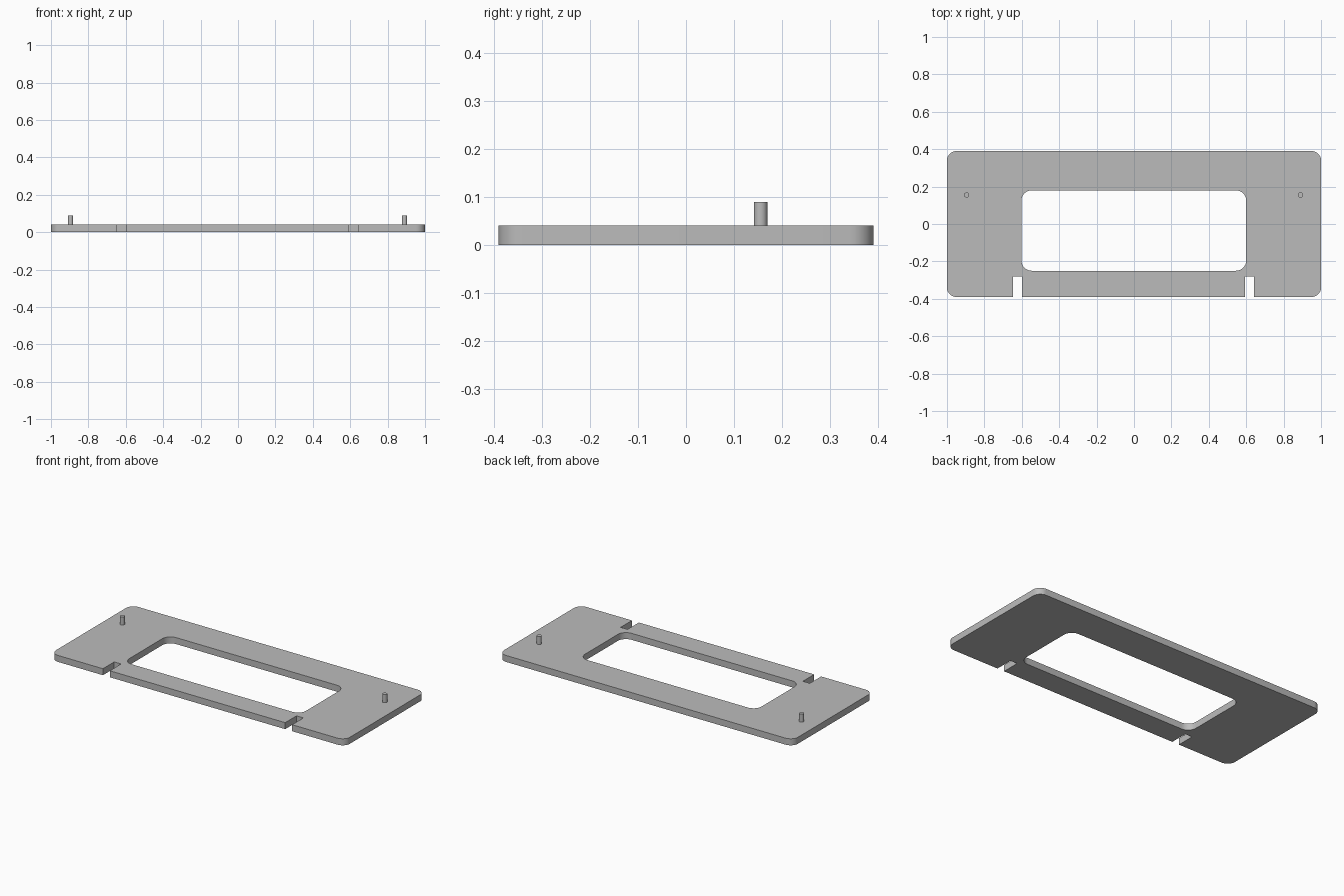
import bpy, bmesh
from math import pi, cos, sin

if "Cube" in bpy.data.objects:
    bpy.data.objects.remove(bpy.data.objects["Cube"], do_unlink=True)

THICK = 0.04

grey = bpy.data.materials.new("plain grey")
grey.use_nodes = True
grey.diffuse_color = (0.5, 0.5, 0.5, 1)
grey.node_tree.nodes["Principled BSDF"].inputs["Base Color"].default_value = (0.5, 0.5, 0.5, 1)


def finish(bm, name):
    mesh = bpy.data.meshes.new(name)
    bm.to_mesh(mesh)
    bm.free()
    mesh.materials.append(grey)
    obj = bpy.data.objects.new(name, mesh)
    bpy.context.collection.objects.link(obj)
    bpy.ops.object.select_all(action="DESELECT")
    obj.select_set(True)
    bpy.context.view_layer.objects.active = obj
    bpy.ops.object.shade_smooth_by_angle(angle=pi / 6)
    return obj


def rounded_rect(x0, x1, y0, y1, r, steps=8):
    """Anticlockwise outline, starting at the lower left corner."""
    centres = [(x0 + r, y0 + r), (x1 - r, y0 + r), (x1 - r, y1 - r), (x0 + r, y1 - r)]
    points = []
    for corner, (cx, cy) in enumerate(centres):
        for i in range(steps + 1):
            a = pi + (corner + i / steps) * pi / 2
            points.append((cx + r * cos(a), cy + r * sin(a)))
    return points


def add_loop(bm, points):
    verts = [bm.verts.new((x, y, 0)) for x, y in points]
    return [bm.edges.new((v, verts[(i + 1) % len(verts)])) for i, v in enumerate(verts)]


# Plate outline with two slots let into the front edge
front, slot_end = -0.39, -0.28
outline = rounded_rect(-1, 1, front, 0.39, 0.05)
slots = []
for x0, x1 in ((-0.646, -0.599), (0.594, 0.641)):
    slots += [(x0, front), (x0, slot_end), (x1, slot_end), (x1, front)]
outline[9:9] = slots

# Plate with a rounded window
bm = bmesh.new()
edges = add_loop(bm, outline) + add_loop(bm, rounded_rect(-0.602, 0.6, -0.25, 0.18, 0.055))
bmesh.ops.triangle_fill(bm, edges=edges, use_beauty=True)
top = bmesh.ops.extrude_face_region(bm, geom=bm.faces[:])["geom"]
bmesh.ops.translate(bm, vec=(0, 0, THICK),
                    verts=[g for g in top if isinstance(g, bmesh.types.BMVert)])
bmesh.ops.recalc_face_normals(bm, faces=bm.faces[:])
finish(bm, "plate")

# Locating pegs
for name, x in (("right_peg", -0.895), ("left_peg", 0.89)):
    bm = bmesh.new()
    bmesh.ops.create_cone(bm, cap_ends=True, segments=24, radius1=0.014, radius2=0.014, depth=0.058)
    bmesh.ops.translate(bm, verts=bm.verts[:], vec=(x, 0.155, 0.06))
    finish(bm, name)
